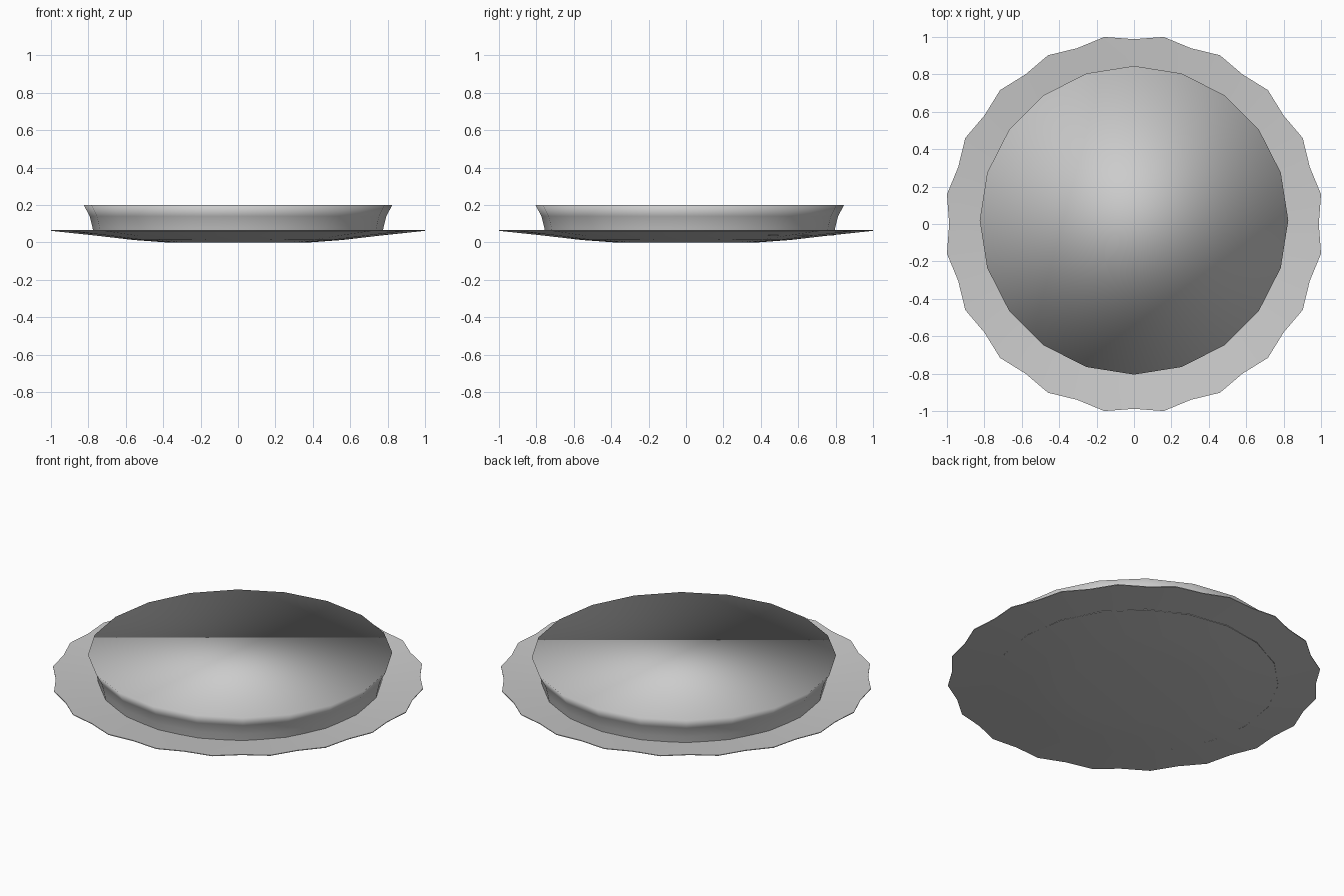
import bpy, bmesh
from math import sin, cos, pi

if "Cube" in bpy.data.objects:
    bpy.data.objects.remove(bpy.data.objects["Cube"])

def lathe(name, profile, sides, wave=None, cy=0.0, close_bottom=True):
    """Spin (radius, z) rings, listed bottom to top, and cap the ends."""
    bm = bmesh.new()
    rings = []
    for r, z in profile:
        ring = []
        for i in range(sides):
            a = pi / 2 + 2 * pi * i / sides
            rr = r * (wave(i, r) if wave else 1)
            ring.append(bm.verts.new((rr * cos(a), cy + rr * sin(a), z)))
        rings.append(ring)
    for lo, hi in zip(rings, rings[1:]):
        for i in range(sides):
            j = (i + 1) % sides
            bm.faces.new((lo[i], lo[j], hi[j], hi[i]))
    bm.faces.new(rings[-1])
    if close_bottom:
        bm.faces.new(rings[0][::-1])
    for f in bm.faces:
        f.smooth = True
    bm.normal_update()
    me = bpy.data.meshes.new(name)
    bm.to_mesh(me)
    bm.free()
    ob = bpy.data.objects.new(name, me)
    bpy.context.collection.objects.link(ob)
    return ob

# thin dished saucer with twenty scallops round its edge
def scallop(i, r):
    tip = 1.0125 if i % 2 else 0.988
    return 1 + (tip - 1) * max(0, (r - 0.5) / 0.5)

under = [(0.38, 0.0), (0.56, 0.013), (0.76, 0.036), (1.0, 0.062)]
upper = [(r, z + 0.004) for r, z in reversed(under)]
saucer = lathe("saucer", under + upper, 40, scallop)
bpy.ops.object.select_all(action='DESELECT')
saucer.select_set(True)
bpy.context.view_layer.objects.active = saucer
bpy.ops.object.shade_smooth_by_angle(angle=0.5)

# flared filling with a flat, softly shaded top
lathe("filling", [(0.77, 0.036), (0.778, 0.08), (0.793, 0.14),
                  (0.825, 0.2)], 20, cy=0.02, close_bottom=False)
